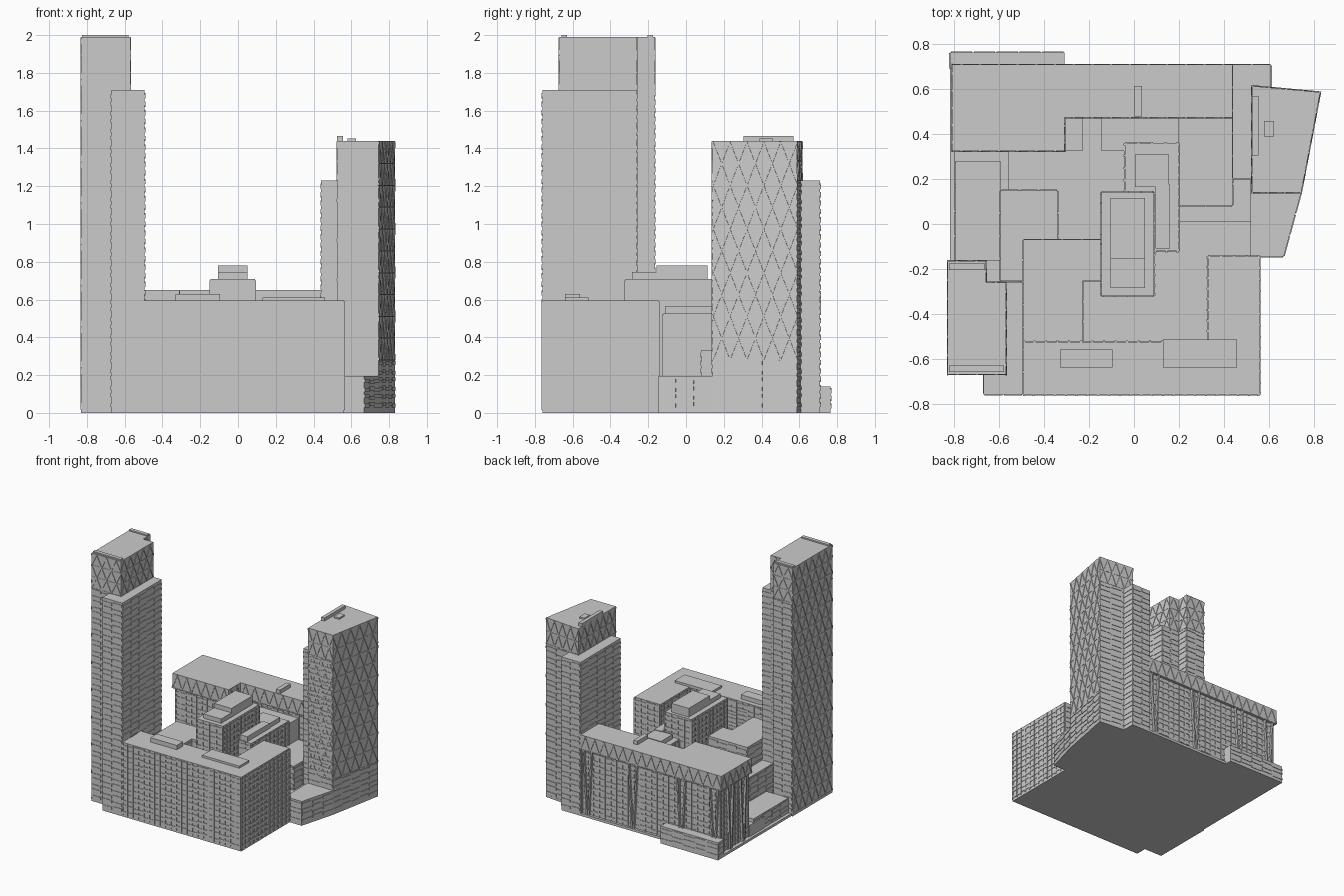
import bpy, bmesh, math
from mathutils import Vector

if "Cube" in bpy.data.objects:
    bpy.data.objects.remove(bpy.data.objects["Cube"])


def finish(name, bm):
    bmesh.ops.recalc_face_normals(bm, faces=bm.faces[:])
    me = bpy.data.meshes.new(name)
    bm.to_mesh(me)
    bm.free()
    ob = bpy.data.objects.new(name, me)
    bpy.context.collection.objects.link(ob)
    return ob


def prism(name, pts, z0, z1):
    bm = bmesh.new()
    f = bm.faces.new([bm.verts.new((x, y, z0)) for x, y in pts])
    r = bmesh.ops.extrude_face_region(bm, geom=[f])
    vs = [g for g in r['geom'] if isinstance(g, bmesh.types.BMVert)]
    bmesh.ops.translate(bm, verts=vs, vec=(0, 0, z1 - z0))
    return finish(name, bm)


def rect(x0, x1, y0, y1):
    return [(x0, y0), (x1, y0), (x1, y1), (x0, y1)]


def block(name, x0, x1, y0, y1, z0, z1):
    return prism(name, rect(x0, x1, y0, y1), z0, z1)


def bar(bm, p, q, n, w, d):
    # flat bar lying on a wall with outward normal n
    s = (q - p).normalized().cross(n) * (w / 2)
    o, i = n * d, n * -0.002
    v = [bm.verts.new(c) for c in (p - s + i, p + s + i, q + s + i, q - s + i,
                                   p - s + o, p + s + o, q + s + o, q - s + o)]
    for f in ((0, 1, 2, 3), (4, 5, 6, 7), (0, 1, 5, 4), (1, 2, 6, 5), (2, 3, 7, 6), (3, 0, 4, 7)):
        bm.faces.new([v[k] for k in f])


def facade(name, a, b, z0, z1, kind, depth=0.004):
    # wall runs a to b with the outside on its right
    a, b = Vector((*a, 0)), Vector((*b, 0))
    L = (b - a).length
    t = (b - a) / L
    n = Vector((t.y, -t.x, 0))
    bm = bmesh.new()

    def P(u, z):
        return a + t * u + Vector((0, 0, z))

    if kind == 'lattice':
        rows, cols = max(1, round((z1 - z0) / 0.11)), max(1, round(L / 0.085))
        h, w = (z1 - z0) / rows, L / cols
        for r in range(rows):
            lo, hi = z0 + r * h, z0 + (r + 1) * h
            if r % 2:
                lo, hi = hi, lo
            bar(bm, P(0, z0 + r * h), P(L, z0 + r * h), n, 0.006, depth * 0.6)
            for c in range(cols):
                bar(bm, P(c * w, lo), P((c + .5) * w, hi), n, 0.009, depth)
                bar(bm, P((c + .5) * w, hi), P((c + 1) * w, lo), n, 0.009, depth)
    else:
        rows = max(1, round((z1 - z0) / 0.045))
        h = (z1 - z0) / rows
        cols = max(1, round(L / 0.1))
        w = L / cols
        for r in range(rows):
            z = z0 + (r + .5) * h
            for c in range(cols):
                dz = 0.006 if (c + r) % 2 else -0.002
                bar(bm, P(c * w + .004, z + dz), P((c + 1) * w - .004, z + dz), n, 0.02, depth)
        if kind == 'grid':
            for c in range(cols * 2 + 1):
                u = min(max(c * w / 2, .005), L - .005)
                bar(bm, P(u, z0), P(u, z1), n, 0.009, depth * 1.5)
    finish(name, bm)


def clad(name, pts, z0, z1, kind, skip=()):
    for i in range(len(pts)):
        if i not in skip:
            facade(f"{name}_{i}", pts[i], pts[(i + 1) % len(pts)], z0, z1, kind)


# Ground plate over the whole site
prism("base_plate", [(-.82, -.16), (-.83, -.67), (-.67, -.67), (-.67, -.76), (.56, -.76), (.56, -.145),
                     (.667, -.145), (.745, .14), (.83, .587), (.61, .61), (.61, .71), (-.31, .71),
                     (-.31, .765), (-.82, .765)], 0, .02)

# Tall front left tower, with lower companion shaft
tall = [(-.83, -.67), (-.57, -.67), (-.57, -.26), (-.66, -.26), (-.66, -.165), (-.83, -.165)]
prism("tall_tower", tall, 0, 1.99)
block("tall_tower_roof_rail_front", -.825, -.58, -.66, -.63, 1.98, 2)
block("tall_tower_roof_rail_back", -.825, -.665, -.205, -.175, 1.98, 2)
clad("tall_tower_crown", tall, 1.71, 1.985, 'lattice', (5,))
clad("tall_tower_floors", tall, .02, 1.71, 'bands', (5,))
facade("tall_tower_west_lattice", tall[5], tall[0], .02, 1.985, 'lattice')
shaft = rect(-.67, -.495, -.76, -.26)
prism("tall_tower_shaft", shaft, 0, 1.71)
clad("tall_shaft_floors", shaft, .02, 1.70, 'bands')

# Right tower with slanted east face
rt = [(.525, .14), (.745, .14), (.83, .587), (.525, .615)]
prism("right_tower", rt, 0, 1.44)
clad("right_tower_crown", rt, 1.23, 1.435, 'lattice', (1,))
clad("right_tower_floors", rt, .02, 1.23, 'bands', (1, 3))
facade("right_tower_south_lattice", rt[0], rt[1], .28, 1.23, 'lattice')
facade("right_tower_east_lattice", rt[1], rt[2], .28, 1.435, 'lattice')
facade("right_tower_east_base", rt[1], rt[2], .02, .28, 'bands')
rs = rect(.44, .61, .2, .71)
prism("right_tower_shaft", rs, 0, 1.23)
clad("right_shaft_floors", rs, .02, 1.22, 'bands', (1,))
facade("right_shaft_east_floors", (.61, .6), (.61, .71), .02, 1.22, 'bands')
block("right_roof_rail", .525, .555, .305, .57, 1.43, 1.465)
block("right_roof_hatch", .58, .625, .39, .46, 1.43, 1.452)

# Right podium
pod = [(.52, -.145), (.667, -.145), (.745, .14), (.52, .14)]
prism("right_podium", pod, 0, .195)
clad("right_podium_floors", pod, .02, .185, 'bands', (2, 3))

# Front block and its right wing
front = [(-.495, -.76), (.56, -.76), (.56, -.145), (.33, -.145), (.33, -.525), (-.495, -.525)]
prism("front_block", front, 0, .595)
clad("front_block_floors", front, .015, .59, 'grid', (5,))
facade("front_block_court_floors", front[4], front[5], .02, .58, 'bands')
block("front_roof_unit_left", -.33, -.095, -.64, -.56, .59, .63)
block("front_roof_unit_right", .13, .46, -.64, -.515, .59, .612)

# Back bar: recessed glazed body under a lattice band
bar_top = [(-.81, .325), (-.31, .325), (-.31, .475), (.44, .475), (.44, .71), (-.81, .71)]
bar_low = [(-.79, .335), (-.32, .335), (-.32, .485), (.44, .485), (.44, .69), (-.79, .69)]
prism("back_bar_body", bar_low, 0, .53)
prism("back_bar_top", bar_top, .53, .65)
clad("back_bar_lattice", bar_top, .535, .645, 'lattice', (3,))
clad("back_bar_windows", bar_low, .02, .525, 'grid', (3,))
block("back_roof_unit", 0, .035, .48, .615, .64, .68)
block("back_podium", -.82, -.31, .69, .765, 0, .14)
facade("back_podium_floors", (-.31, .765), (-.82, .765), .015, .135, 'bands')
facade("back_podium_end_floors", (-.82, .765), (-.82, .69), .015, .135, 'bands')

# Splayed struts under the back bar
bm = bmesh.new()
for x in (-.74, -.45, -.02, .38):
    for s in (-1, 1):
        bar(bm, Vector((x + s * .008, .69, .02)), Vector((x + s * .035, .69, .53)), Vector((0, 1, 0)), .012, .019)
for y in (.42, .58):
    for s in (-1, 1):
        bar(bm, Vector((-.79, y + s * .008, .02)), Vector((-.79, y + s * .035, .53)), Vector((-1, 0, 0)), .012, .019)
finish("back_bar_struts", bm)

# Low roofs along the left side
block("left_podium_lower", -.80, -.56, .15, .335, 0, .11)
block("left_podium", -.795, -.595, -.165, .28, 0, .14)
facade("left_podium_floors", (-.795, .28), (-.795, -.165), .015, .135, 'bands')
left = rect(-.595, -.34, -.255, .15)
prism("left_court_block", left, 0, .33)
clad("left_court_floors", left, .03, .325, 'bands')

# Inner courtyard blocks
inner = [(-.495, -.525), (-.23, -.525), (-.23, -.255), (-.145, -.255), (-.145, -.07), (-.495, -.07)]
prism("inner_block", inner, 0, .5)
clad("inner_block_floors", inner, .03, .49, 'bands')
core = rect(-.145, .09, -.32, .14)
prism("core", core, 0, .71)
clad("core_floors", core, .03, .70, 'grid')
block("core_roof_low", -.105, .05, -.285, -.15, .70, .745)
block("core_roof_high", -.105, .05, -.155, .115, .70, .78)
second = [(.09, -.12), (.2, -.12), (.2, .36), (-.04, .36), (-.04, .14), (.09, .14)]
prism("second_core", second, 0, .525)
clad("second_core_floors", second, .03, .52, 'grid')
block("second_roof_unit_front", .095, .16, -.11, .175, .52, .565)
block("second_roof_unit_back", .005, .155, .165, .31, .52, .56)
block("link_left", -.31, -.23, .325, .49, 0, .5)
block("link_right", -.145, .2, .325, .49, 0, .5)
east = rect(.2, .44, .08, .475)
prism("east_court_block", east, 0, .33)
clad("east_court_floors", east, .03, .325, 'bands')
block("east_court_step", .2, .52, .01, .2, 0, .14)
